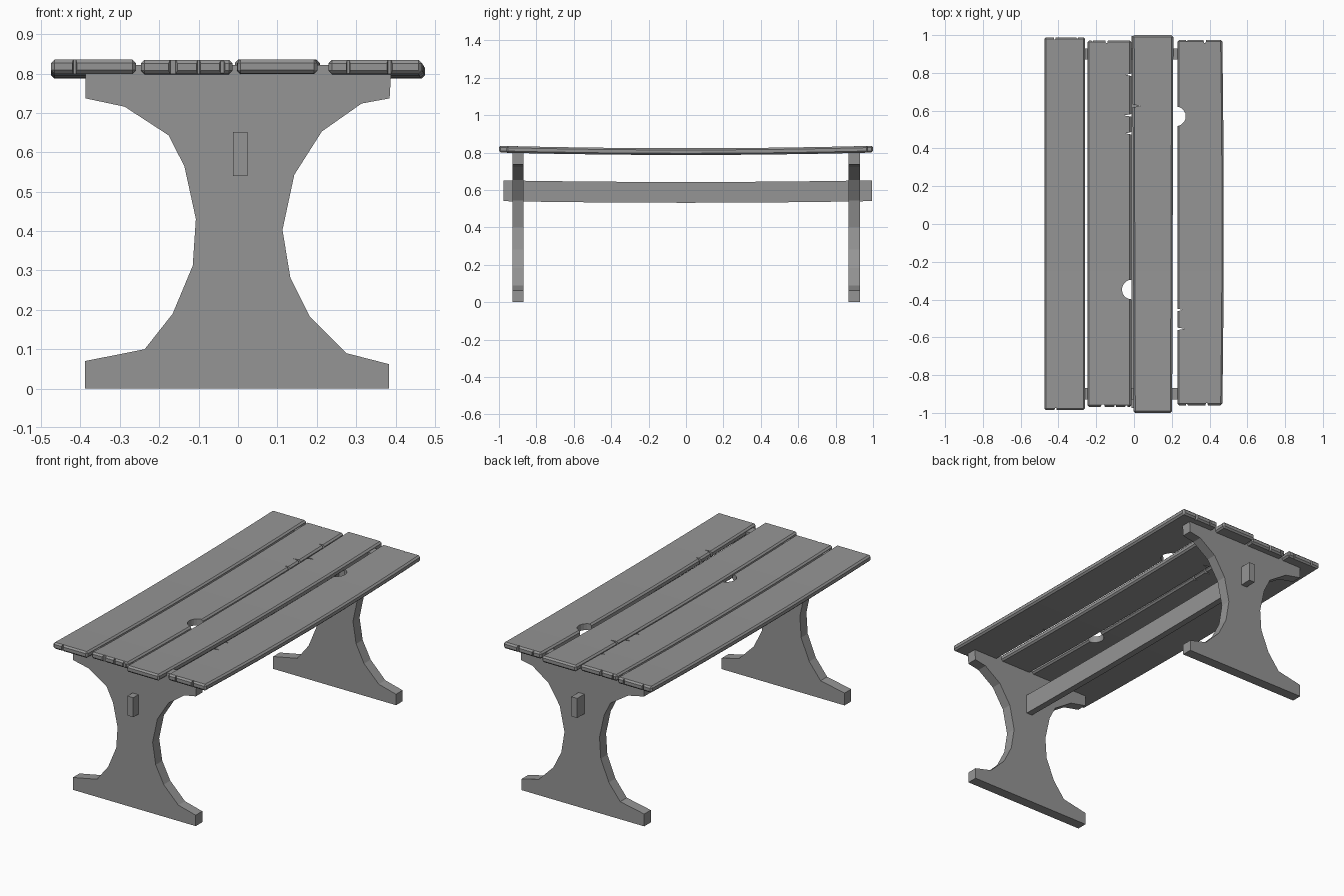
import bpy, bmesh
from mathutils import Vector

if "Cube" in bpy.data.objects:
    bpy.data.objects.remove(bpy.data.objects["Cube"])

grey = bpy.data.materials.new("weathered_grey")
grey.diffuse_color = (0.3, 0.3, 0.3, 1)
grey.use_nodes = True
grey.node_tree.nodes["Principled BSDF"].inputs["Base Color"].default_value = grey.diffuse_color


def to_object(bm, name):
    bmesh.ops.recalc_face_normals(bm, faces=bm.faces)
    mesh = bpy.data.meshes.new(name)
    bm.to_mesh(mesh)
    bm.free()
    mesh.materials.append(grey)
    obj = bpy.data.objects.new(name, mesh)
    bpy.context.collection.objects.link(obj)
    return obj


def prism(bm, points, offset):
    """Extrude a closed outline by an offset vector."""
    face = bm.faces.new([bm.verts.new(p) for p in points])
    ext = bmesh.ops.extrude_face_region(bm, geom=[face])
    moved = [g for g in ext["geom"] if isinstance(g, bmesh.types.BMVert)]
    bmesh.ops.translate(bm, verts=moved, vec=offset)


def bar(size, center, chamfer, sag, shape=None):
    """Chamfered box along y, sliced and sagging in the middle."""
    bm = bmesh.new()
    bmesh.ops.create_cube(bm, size=1)
    for v in bm.verts:
        v.co = Vector(a * b for a, b in zip(v.co, size)) + Vector(center)
    if chamfer:
        bmesh.ops.bevel(bm, geom=bm.edges[:], offset=chamfer, segments=1,
                        affect='EDGES', profile=0.5)
    for y in (-0.75, -0.5, -0.25, 0, 0.25, 0.5, 0.75):
        bmesh.ops.bisect_plane(bm, geom=bm.verts[:] + bm.edges[:] + bm.faces[:],
                               plane_co=(0, y, 0), plane_no=(0, 1, 0))
    for v in bm.verts:
        v.co.z -= sag * (1 - v.co.y ** 2)
        if shape:
            v.co.x = shape(v.co.x, v.co.y)
    return bm


def plank(name, x0, x1, y0, y1, knots=(), cracks=(), chips=(), taper=0, bulge=0):
    mid = (x0 + x1) / 2

    def shape(x, y):
        x = mid + (x - mid) * (1 + taper * y)
        return x + bulge * (1 - y * y) * (x - x0) / (x1 - x0)

    obj = to_object(bar((x1 - x0, y1 - y0, 0.036), (mid, (y0 + y1) / 2, 0.818),
                        0.009, 0.013, shape), name)
    for kind, data in ([("knot", k) for k in knots] + [("crack", c) for c in cracks]
                       + [("chip", c) for c in chips]):
        bm = bmesh.new()
        if kind == "knot":
            x, y, r = data
            ret = bmesh.ops.create_cone(bm, cap_ends=True, segments=20, radius1=r,
                                        radius2=r, depth=0.3)
            bmesh.ops.translate(bm, verts=ret["verts"], vec=(x, y, 0.81))
        elif kind == "crack":
            x, y, dx = data
            prism(bm, [(x - dx * 0.5, y - 0.010, 0.7), (x + dx, y, 0.7),
                       (x - dx * 0.5, y + 0.010, 0.7)], (0, 0, 0.3))
        else:
            x, y, width, depth = data
            s = 1 if y > 0 else -1
            prism(bm, [(x - width, y + s * 0.02, 0.7), (x - width * 0.3, y - s * depth, 0.7),
                       (x + width * 0.3, y - s * depth, 0.7), (x + width, y + s * 0.02, 0.7)],
                  (0, 0, 0.3))
        cutter = to_object(bm, "cutter")
        cutter.hide_render = True
        mod = obj.modifiers.new("cut", 'BOOLEAN')
        mod.operation, mod.solver, mod.object = 'DIFFERENCE', 'EXACT', cutter
        bpy.context.view_layer.objects.active = obj
        bpy.ops.object.modifier_apply(modifier=mod.name)
        bpy.data.objects.remove(cutter)


# Worn table top: four planks with knot holes, edge cracks and chipped ends
plank("top_plank_left", -0.475, -0.259, -0.985, 0.988,
      chips=[(-0.415, -0.985, 0.010, 0.012), (-0.42, 0.988, 0.008, 0.012),
             (-0.30, 0.988, 0.010, 0.006)])
plank("top_plank_mid_left", -0.246, -0.014, -0.968, 0.972,
      knots=[(-0.012, -0.347, 0.052)],
      cracks=[(-0.014, 0.79, -0.03), (-0.014, 0.575, -0.042), (-0.014, 0.48, -0.03)],
      chips=[(-0.165, -0.968, 0.020, 0.012), (-0.10, -0.968, 0.009, 0.01),
             (-0.04, -0.968, 0.015, 0.006), (-0.145, 0.972, 0.012, 0.014),
             (-0.22, 0.972, 0.010, 0.006)])
plank("top_plank_mid_right", -0.005, 0.205, -1.0, 1.0,
      cracks=[(-0.008, 0.625, 0.05)], taper=0.03)
plank("top_plank_right", 0.23, 0.467, -0.96, 0.974,
      knots=[(0.222, 0.57, 0.052)],
      cracks=[(0.23, -0.455, 0.028), (0.23, -0.555, 0.04)],
      chips=[(0.28, -0.96, 0.010, 0.008), (0.385, -0.96, 0.012, 0.012),
             (0.375, 0.974, 0.012, 0.016), (0.28, 0.974, 0.010, 0.006)], bulge=0.008)

# Two hourglass trestle legs
profile = [(-0.388, 0), (0.384, 0), (0.384, 0.062), (0.275, 0.09), (0.183, 0.182),
           (0.133, 0.281), (0.113, 0.403), (0.143, 0.543), (0.213, 0.653),
           (0.314, 0.724), (0.385, 0.737), (0.39, 0.822), (-0.387, 0.822),
           (-0.387, 0.737), (-0.288, 0.716), (-0.176, 0.643), (-0.136, 0.564),
           (-0.107, 0.431), (-0.115, 0.312), (-0.166, 0.19), (-0.237, 0.10),
           (-0.388, 0.07)]
for name, y in (("front_leg", -0.928), ("back_leg", 0.87)):
    bm = bmesh.new()
    prism(bm, [(x, y, z) for x, z in profile], (0, 0.059, 0))
    to_object(bm, name)

# Stretcher beam through both legs
to_object(bar((0.037, 1.97, 0.111), (0.006, 0.01, 0.596), 0, 0.009), "stretcher_beam")
